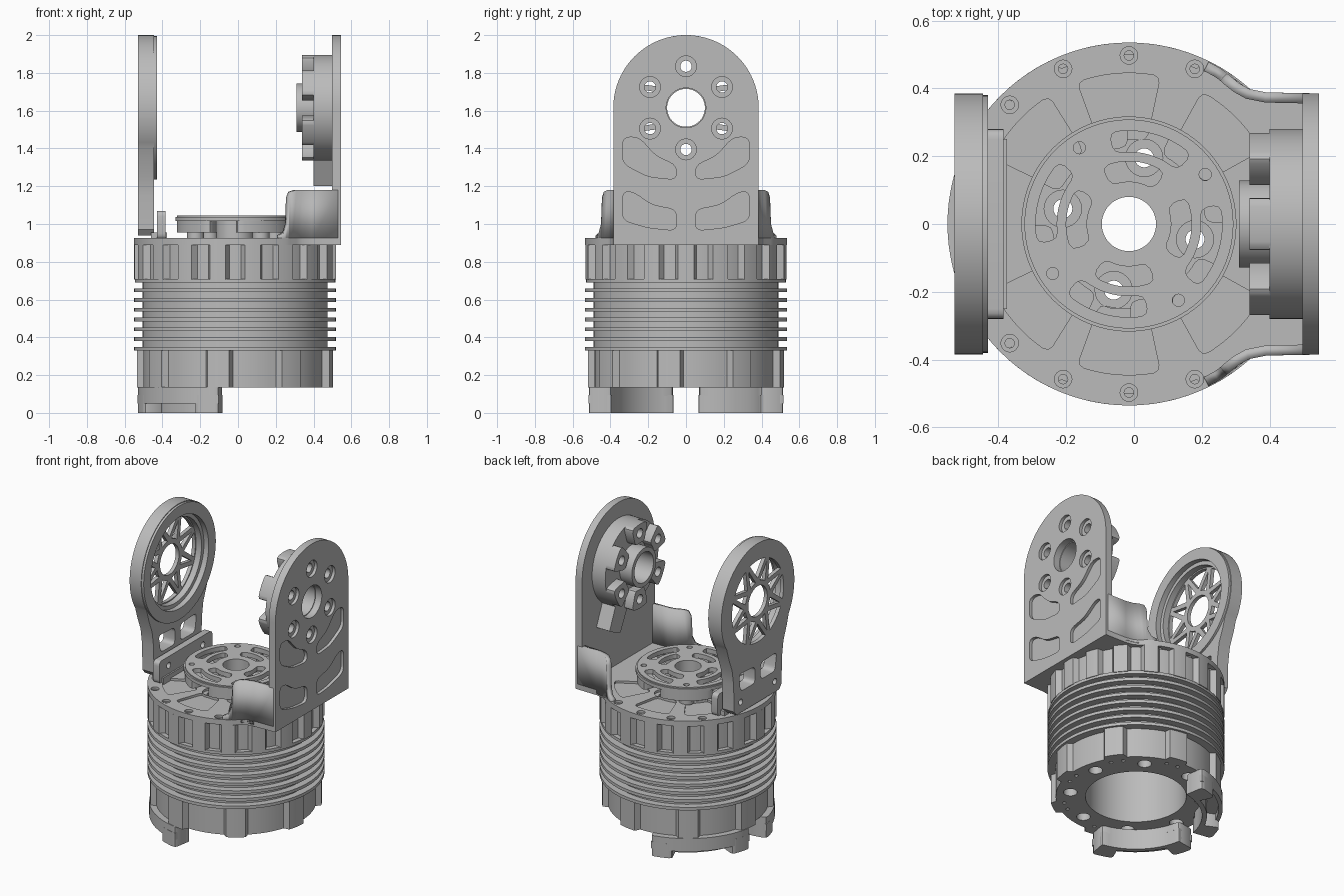
import bpy, bmesh
from math import sin, cos, radians, pi
from mathutils import Matrix, Vector

if "Cube" in bpy.data.objects:
    bpy.data.objects.remove(bpy.data.objects["Cube"])

grey = bpy.data.materials.new("machined_grey")
grey.use_nodes = True
grey.diffuse_color = (0.5, 0.5, 0.5, 1)
grey.node_tree.nodes["Principled BSDF"].inputs["Base Color"].default_value = (0.5, 0.5, 0.5, 1)

BODY = (-0.015, 0)       # axis of the cylindrical body (x, y)
PIVOT = (0, 1.615)       # axis of both uprights (y, z)
ALONG_X = Matrix(((0, 0, 1, 0), (1, 0, 0, 0), (0, 1, 0, 0), (0, 0, 0, 1)))


def polar(r, deg, c=BODY):
    return (c[0] + r * cos(radians(deg)), c[1] + r * sin(radians(deg)))


def arc(r, a, b, n, c=BODY):
    return [polar(r, a + (b - a) * i / n, c) for i in range(n + 1)]


def circle(r, c=BODY, n=64):
    return [polar(r, 360 * i / n, c) for i in range(n)]


def sector(r0, r1, a, b, c=BODY, cut=0.02, n=12):
    """Ring segment with softened corners."""
    o, i = cut / r1 * 180 / pi, cut / r0 * 180 / pi
    k = 0.3
    return (arc(r1, a + o, b - o, n, c) + [polar(r1 - k * cut, b - k * o, c), polar(r1 - cut, b, c),
            polar(r0 + cut, b, c), polar(r0 + k * cut, b - k * i, c)]
            + arc(r0, b - i, a + i, n, c) + [polar(r0 + k * cut, a + k * i, c), polar(r0 + cut, a, c),
            polar(r1 - cut, a, c), polar(r1 - k * cut, a + k * o, c)])


def rounded(points, radius):
    """Polygon with filleted corners."""
    out, pts = [], [Vector(p) for p in points]
    for i, p in enumerate(pts):
        a, b = [p + (q - p).normalized() * min(radius, (q - p).length / 2)
                for q in (pts[i - 1], pts[(i + 1) % len(pts)])]
        out += [tuple(a.lerp(p, t).lerp(p.lerp(b, t), t)) for t in (0, 0.25, 0.5, 0.75, 1)]
    return out


def mirrored(points):
    return [(-u, v) for u, v in reversed(points)]


def lobed(r_out, r_in, n, lobe, phase):
    """Outline with n raised lobes, each lobe degrees wide."""
    pts = []
    for k in range(n):
        a, b = phase + 360 * k / n - lobe / 2, phase + 360 * k / n + lobe / 2
        pts += arc(r_out, a, b, 4) + arc(r_in, b + 2, a + 360 / n - 2, 6)
    return pts


def finish(mesh, smooth=True):
    mesh.materials.clear()
    mesh.materials.append(grey)
    for p in mesh.polygons:
        p.use_smooth = smooth
    mesh.set_sharp_from_angle(angle=radians(30))


def slab(name, loops, lo, hi, frame=Matrix()):
    """Extrude an outline (first loop) with holes (other loops) from lo to hi."""
    cu = bpy.data.curves.new(name, 'CURVE')
    cu.dimensions, cu.fill_mode, cu.extrude = '2D', 'BOTH', (hi - lo) / 2
    for loop in loops:
        sp = cu.splines.new('POLY')
        sp.points.add(len(loop) - 1)
        for pt, (u, v) in zip(sp.points, loop):
            pt.co = (u, v, 0, 1)
        sp.use_cyclic_u = True
    tmp = bpy.data.objects.new(name + "_curve", cu)
    bpy.context.collection.objects.link(tmp)
    dg = bpy.context.evaluated_depsgraph_get()
    mesh = bpy.data.meshes.new_from_object(tmp.evaluated_get(dg))
    bpy.data.objects.remove(tmp)
    bpy.data.curves.remove(cu)
    mesh.transform(frame @ Matrix.Translation((0, 0, (lo + hi) / 2)))
    bm = bmesh.new()
    bm.from_mesh(mesh)
    bmesh.ops.remove_doubles(bm, verts=bm.verts, dist=1e-5)
    bmesh.ops.recalc_face_normals(bm, faces=bm.faces)
    bm.to_mesh(mesh)
    bm.free()
    mesh.name = name
    finish(mesh)
    ob = bpy.data.objects.new(name, mesh)
    bpy.context.collection.objects.link(ob)


# Body: lobed base, finned middle, scalloped collar, all around one bore
bore = circle(0.305)
base_holes = [circle(0.042, polar(0.4, 12.5 + 45 * k), 24) for k in range(8)]
base_holes += [circle(0.012, polar(0.44, 45 * k - 10 + s), 10) for k in range(8) for s in (-5, 5)]
slab("base_ring", [lobed(0.52, 0.485, 8, 13, -10), bore] + base_holes, 0.135, 0.335)
slab("body_core", [circle(0.49), bore], 0.33, 0.705)
for k in range(7):
    z = 0.34 + 0.0515 * k
    slab(f"cooling_fin_{k + 1}", [circle(0.535, n=96), circle(0.48)], z - 0.01, z + 0.01)
slab("scalloped_collar", [lobed(0.535, 0.5, 18, 9, 0), bore], 0.705, 0.89)
slab("collar_lower_lip", [circle(0.53, n=96), bore], 0.69, 0.71)

# Top plate: round, with a straight shoulder on the upright side
shoulder = [(0.31, 0.415), (0.34, 0.398), (0.39, 0.388), (0.545, 0.385)]
outline = arc(0.535, 57, 303, 72) + [(x, -y) for x, y in shoulder] + shoulder[::-1]
bolts = [polar(0.497, a) for a in (67, 90, 113, 135, 225, 247, 270, 293)]
drains = [polar(0.2, 77 + 90 * k) for k in range(4)]
pockets = [sector(0.25, 0.445, s * m - w, s * m + w) for m, w in ((45, 16), (94, 16), (138, 16)) for s in (1, -1)]
for name, bolt_r, drain_r, extra, lo, hi in (("top_plate", 0.014, 0.028, [], 0.89, 0.91),
                                             ("top_plate_face", 0.026, 0.055, pockets, 0.91, 0.925)):
    holes = [circle(bolt_r, p, 16) for p in bolts] + [circle(drain_r, p, 24) for p in drains]
    slab(name, [outline, circle(0.08)] + holes + extra, lo, hi)

# Rotating hub: slotted disc on skirt segments and hollow pillars
slots = [sector(0.213, 0.275, 48 + 90 * k, 102 + 90 * k) for k in range(4)]
slots += [sector(0.125, 0.185, 55 + 90 * k, 115 + 90 * k) for k in range(4)]
screws = [circle(0.018, polar(0.268, 33 + 90 * k), 16) for k in range(4)]
slab("hub_disc", [circle(0.308, n=96), circle(0.08)] + slots + screws, 1.015, 1.045)
slab("hub_rim", [circle(0.317, n=96), circle(0.3, n=96)], 1.015, 1.037)
slab("hub_collar", [circle(0.1), circle(0.08)], 0.925, 1.02)
for k in range(4):
    a = 33 + 90 * k
    slab(f"hub_skirt_{k + 1}", [sector(0.225, 0.31, a - 32, a + 32), screws[k]], 0.955, 1.016)
    slab(f"hub_pillar_{k + 1}", [circle(0.045, polar(0.25, a), 24), screws[k]], 0.92, 0.957)

# Gusset walls joining the top plate to the tall upright
path = [(0.22, 0.478, 0.94), (0.25, 0.462, 0.955), (0.268, 0.45, 1.0), (0.274, 0.445, 1.14), (0.285, 0.435, 1.17),
        (0.31, 0.415, 1.18), (0.34, 0.398, 1.18), (0.39, 0.388, 1.18), (0.53, 0.385, 1.18)]
verts = [(x, y, z) for x, y, top in path for z in (0.9, top)]
faces = [(2 * i, 2 * i + 1, 2 * i + 3, 2 * i + 2) for i in range(len(path) - 1)]
mesh = bpy.data.meshes.new("gusset_walls")
mesh.from_pydata(verts, [], faces)
finish(mesh, smooth=False)
gusset = bpy.data.objects.new("gusset_walls", mesh)
bpy.context.collection.objects.link(gusset)
solid = gusset.modifiers.new("thickness", 'SOLIDIFY')
solid.thickness, solid.offset = 0.03, -1 if mesh.polygons[6].normal.y > 0 else 1
gusset.modifiers.new("other_side", 'MIRROR').use_axis = (False, True, False)

# Tall upright: round-topped plate with bored holes and shallow pockets
plate = arc(0.385, 0, 180, 48, PIVOT) + [(-0.385, 0.89), (0.385, 0.89)]
ring6 = [polar(0.22, 30 + 60 * k, PIVOT) for k in range(6)]
upper = rounded([(0.335, 1.46), (0.335, 1.32), (0.2, 1.25), (0.05, 1.235), (0.05, 1.31), (0.16, 1.36), (0.25, 1.46)], 0.04)
lower = rounded([(0.335, 1.17), (0.335, 1.02), (0.2, 0.98), (0.05, 0.965), (0.05, 1.075), (0.18, 1.1), (0.28, 1.17)], 0.04)
recess = [upper, lower, mirrored(upper), mirrored(lower)]
slab("upright_plate", [plate, circle(0.105, PIVOT)] + [circle(0.03, p, 20) for p in ring6], 0.497, 0.525, ALONG_X)
slab("upright_face", [plate, circle(0.105, PIVOT)] + [circle(0.055, p, 32) for p in ring6] + recess, 0.525, 0.545, ALONG_X)

# Drive mount on the inner face of the tall upright, with one radial tab
mount = arc(0.28, -52, 280, 72, PIVOT) + arc(0.43, -74, -57, 4, PIVOT)
slab("drive_mount", [mount, circle(0.1, PIVOT)] + [circle(0.03, p, 20) for p in ring6], 0.4, 0.5, ALONG_X)
slab("drive_hub", [circle(0.128, PIVOT), circle(0.1, PIVOT)], 0.31, 0.41, ALONG_X)
for k, p in enumerate(ring6):
    a = 30 + 60 * k
    slab(f"drive_pad_{k + 1}", [sector(0.155, 0.28, a - 17, a + 17, PIVOT), circle(0.03, p, 20)], 0.34, 0.402, ALONG_X)

# Open arm: ring head with a star web, neck with windows
side = [(0.305, 1.34), (0.27, 1.25), (0.255, 1.15), (0.25, 0.97), (0.225, 0.94)]
arm = arc(0.385, -32, 212, 72, PIVOT) + [(-y, z) for y, z in side] + side[::-1]
star = [circle(0.1, PIVOT)]
for k in range(8):
    a = 45 * k
    star.append([polar(0.152, a, PIVOT)] + arc(0.272, a - 17.5, a + 17.5, 6, PIVOT))
    b = a + 22.5
    star.append([polar(0.25, b, PIVOT)] + arc(0.132, b + 12.5, b - 12.5, 4, PIVOT))
window = rounded([(0.03, 1.08), (0.18, 1.08), (0.2, 1.2), (0.03, 1.19)], 0.03)
neck_cuts = [window, mirrored(window)] + [circle(0.02, (y, 1.01), 16) for y in (-0.18, 0.18)]
slab("arm_face", [arm] + star + neck_cuts, -0.53, -0.505, ALONG_X)
slab("arm_frame", [arm, circle(0.305, PIVOT)] + neck_cuts, -0.505, -0.445, ALONG_X)
slab("arm_rim", [circle(0.38, PIVOT, 96), circle(0.305, PIVOT)], -0.445, -0.43, ALONG_X)
slab("arm_step", [circle(0.31, PIVOT), circle(0.28, PIVOT)], -0.505, -0.465, ALONG_X)

# Bracket fixing the arm to the top plate
foot = rounded([(-0.28, 0.92), (0.28, 0.92), (0.28, 1.07), (-0.28, 1.07)], 0.03)
slab("arm_bracket", [foot] + [circle(0.02, (y, 1.01), 16) for y in (-0.18, 0.18)], -0.43, -0.385, ALONG_X)
slab("arm_bracket_base", [[(-0.46, -0.25), (-0.375, -0.25), (-0.375, 0.25), (-0.46, 0.25)]], 0.91, 0.955)

# Two curved feet, open on the outside
for side_name, start in (("back", 99.5), ("front", 189.5)):
    end = start + 71
    slab(f"{side_name}_foot_top", [sector(0.4, 0.525, start, end)], 0.09, 0.137)
    slab(f"{side_name}_foot_inner_wall", [sector(0.4, 0.43, start, end, cut=0.005)], 0, 0.095)
    slab(f"{side_name}_foot_lip", [sector(0.5, 0.525, start, end, cut=0.005)], 0.05, 0.095)
    for n, a in enumerate((start, end - 15)):
        slab(f"{side_name}_foot_prong_{n + 1}", [sector(0.4, 0.525, a, a + 15)], 0, 0.095)
